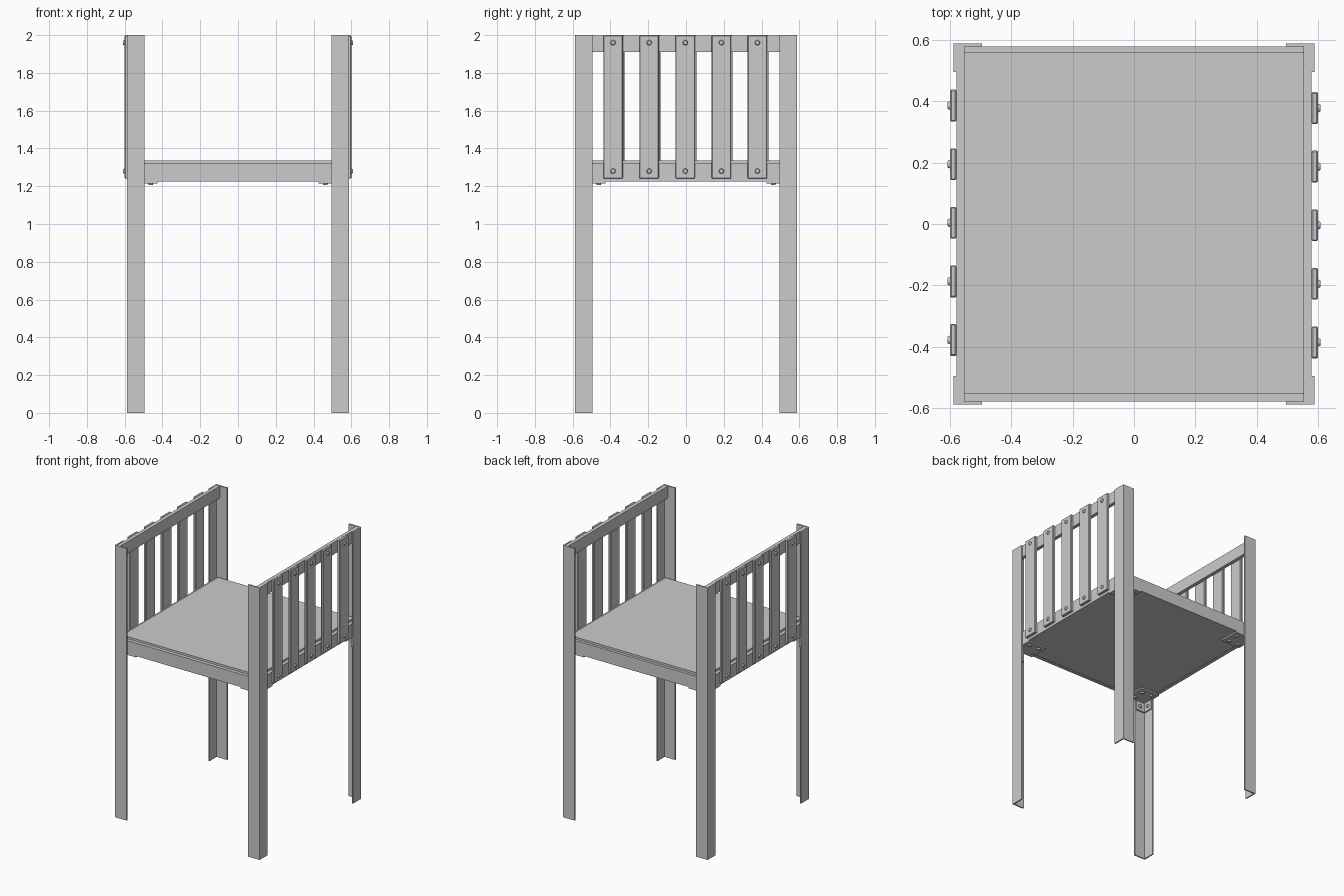
import bpy, bmesh
from mathutils import Vector

if "Cube" in bpy.data.objects:
    bpy.data.objects.remove(bpy.data.objects["Cube"])

def finish(name, bm):
    bmesh.ops.recalc_face_normals(bm, faces=bm.faces)
    me = bpy.data.meshes.new(name)
    bm.to_mesh(me)
    bm.free()
    ob = bpy.data.objects.new(name, me)
    bpy.context.collection.objects.link(ob)
    return ob

def box(name, lo, hi, bevel=0):
    lo, hi = Vector([min(p) for p in zip(lo, hi)]), Vector([max(p) for p in zip(lo, hi)])
    bm = bmesh.new()
    bmesh.ops.create_cube(bm, size=1)
    for v in bm.verts:
        v.co = (lo + hi) / 2 + Vector(a * b for a, b in zip(v.co, hi - lo))
    ob = finish(name, bm)
    if bevel:
        m = ob.modifiers.new("bevel", 'BEVEL')
        m.width, m.segments = bevel, 1
    return ob

def prism(name, pts, z0, z1):
    bm = bmesh.new()
    f = bm.faces.new([bm.verts.new((x, y, z0)) for x, y in pts])
    r = bmesh.ops.extrude_face_region(bm, geom=[f])
    bmesh.ops.translate(bm, vec=(0, 0, z1 - z0),
                        verts=[g for g in r["geom"] if isinstance(g, bmesh.types.BMVert)])
    return finish(name, bm)

def bolt(name, base, direction, r=0.014, h=0.009):
    # round bolt head standing out of a surface
    d = Vector(direction)
    bm = bmesh.new()
    bmesh.ops.create_cone(bm, cap_ends=True, segments=12, radius1=r, radius2=r * 0.75, depth=h)
    ob = finish(name, bm)
    ob.location = Vector(base) + d * h / 2
    ob.rotation_euler = d.to_track_quat('Z', 'Y').to_euler()
    return ob

OUT, IN, T = 0.588, 0.495, 0.009     # leg angle section
R0, R1 = 0.553, 0.579                # rail inner and outer faces

# Seat panel with front and back aprons
box("seat_panel", (-R0, -R0, 1.227), (R0, R0 + 0.006, 1.335))
for s, n in ((-1, "front"), (1, "back")):
    box(n + "_apron", (-R0, s * R0, 1.225), (R0, s * R1, 1.32))

# Slatted sides
for s, n in ((-1, "left"), (1, "right")):
    box(n + "_lower_rail", (s * R0, -R1, 1.225), (s * R1, R1, 1.32))
    box(n + "_top_rail", (s * R0, -R1, 1.91), (s * R1, R1, 1.998))
    for i in range(5):
        y = (i - 2) * 0.191 - s * 0.004
        box(f"{n}_slat_{i}", (s * R1, y - 0.052, 1.24), (s * 0.6, y + 0.052, 2.0), 0.004)
        for z in (1.28, 1.96):
            bolt(f"{n}_slat_bolt_{i}", (s * 0.6, y, z), (s, 0, 0))

# Angle-section legs and the brackets that tie them to the seat
for sx in (-1, 1):
    for sy in (-1, 1):
        n = ("front" if sy < 0 else "back") + ("_left" if sx < 0 else "_right")
        prof = [(OUT, OUT), (IN, OUT), (IN, OUT - T), (OUT - T, OUT - T), (OUT - T, IN), (OUT, IN)]
        prism(n + "_leg", [(sx * x, sy * y) for x, y in prof], 0, 2)
        box(n + "_bracket_plate", (sx * 0.425, sy * 0.425, 1.215), (sx * R1, sy * R1, 1.226))
        box(n + "_bracket_flange_x", (sx * 0.57, sy * 0.5, 1.145), (sx * R1, sy * R1, 1.216))
        box(n + "_bracket_flange_y", (sx * 0.5, sy * 0.57, 1.145), (sx * R1, sy * R1, 1.216))
        bolt(n + "_flange_bolt_x", (sx * 0.57, sy * 0.532, 1.18), (-sx, 0, 0))
        bolt(n + "_flange_bolt_y", (sx * 0.532, sy * 0.57, 1.18), (0, -sy, 0))
        for a, b in ((0.462, 0.462), (0.462, 0.54), (0.54, 0.462)):
            bolt(n + "_plate_bolt", (sx * a, sy * b, 1.215), (0, 0, -1))
